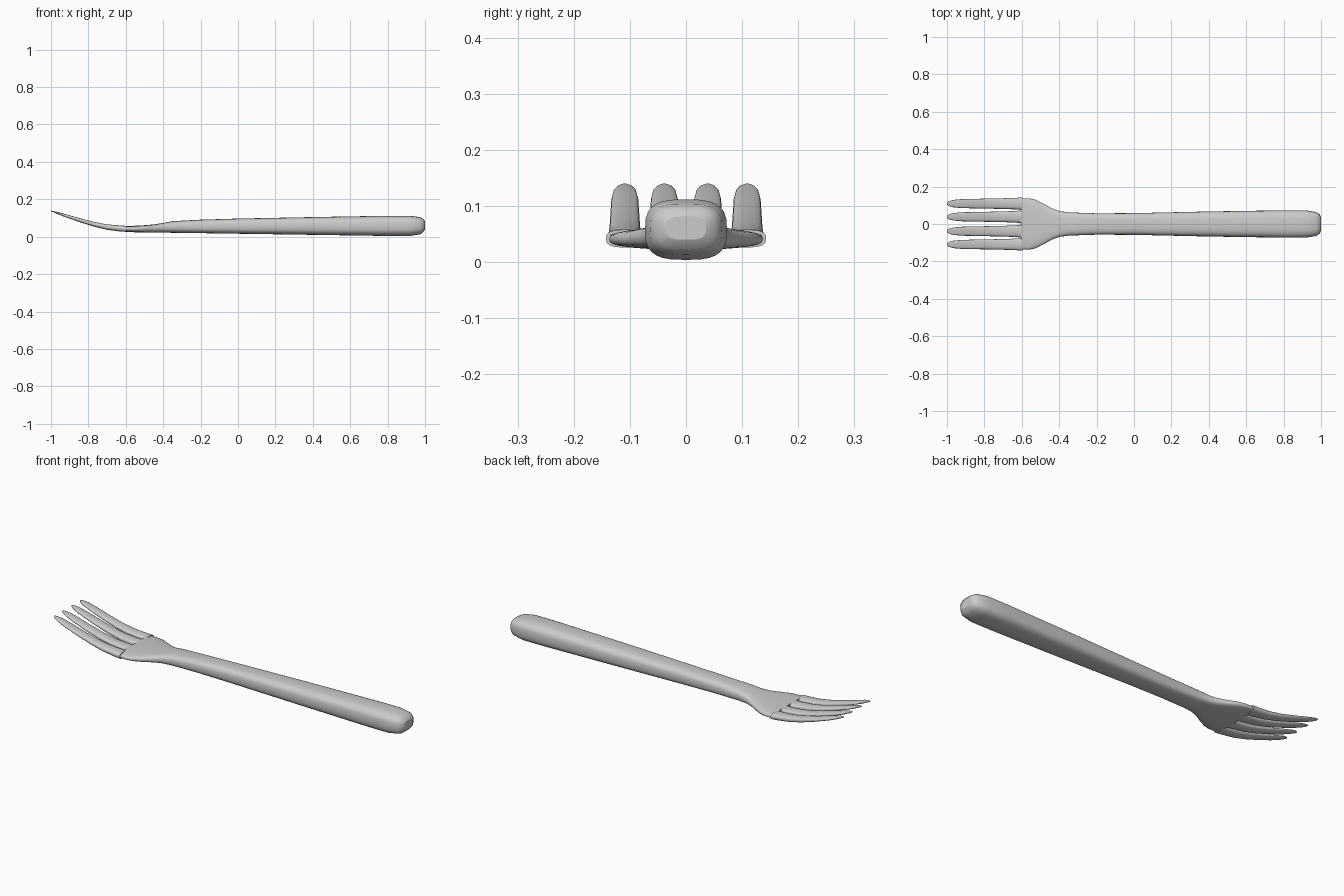
import bpy, bmesh
from math import cos, sin, pi, copysign


def loft(name, sections, sides, power, y_mid=0.0):
    """Skin rounded-box sections: (x, half width, z low, z high)."""
    def soft(v):
        return copysign(abs(v) ** (2 / power), v)

    bm = bmesh.new()
    rings = []
    for x, w, lo, hi in sections:
        ring = []
        for i in range(sides):
            a = 2 * pi * i / sides
            ring.append(bm.verts.new((x, y_mid + w * soft(cos(a)),
                                      (lo + hi) / 2 + (hi - lo) / 2 * soft(sin(a)))))
        rings.append(ring)
    for r, s in zip(rings, rings[1:]):
        for i in range(sides):
            j = (i + 1) % sides
            bm.faces.new((r[i], r[j], s[j], s[i]))
    bm.faces.new(rings[0])
    bm.faces.new(rings[-1])
    bmesh.ops.recalc_face_normals(bm, faces=bm.faces[:])
    mesh = bpy.data.meshes.new(name)
    bm.to_mesh(mesh)
    bm.free()
    for p in mesh.polygons:
        p.use_smooth = len(p.vertices) == 4
    obj = bpy.data.objects.new(name, mesh)
    bpy.context.collection.objects.link(obj)
    return obj


# Handle flowing through the neck into the flat head
loft("handle_and_head", [
    (1.00, 0.036, 0.040, 0.082),
    (0.992, 0.052, 0.025, 0.095),
    (0.975, 0.064, 0.013, 0.104),
    (0.92, 0.073, 0.004, 0.112),
    (0.80, 0.073, 0.004, 0.112),
    (0.40, 0.067, 0.010, 0.105),
    (0.00, 0.058, 0.016, 0.097),
    (-0.20, 0.057, 0.019, 0.091),
    (-0.35, 0.062, 0.021, 0.083),
    (-0.40, 0.069, 0.022, 0.074),
    (-0.44, 0.084, 0.022, 0.067),
    (-0.49, 0.112, 0.022, 0.062),
    (-0.53, 0.131, 0.023, 0.060),
    (-0.56, 0.137, 0.024, 0.058),
    (-0.605, 0.137, 0.026, 0.058),
], 28, 3.0)

# Four upward-curving, pointed tines
tine = [
    (-0.595, 0.036, 0.026, 0.058),
    (-0.63, 0.031, 0.028, 0.060),
    (-0.70, 0.0285, 0.037, 0.066),
    (-0.77, 0.027, 0.054, 0.079),
    (-0.85, 0.0255, 0.079, 0.100),
    (-0.92, 0.024, 0.104, 0.120),
    (-0.965, 0.020, 0.121, 0.133),
    (-0.99, 0.013, 0.132, 0.138),
    (-1.00, 0.005, 0.136, 0.140),
]
for k, base_y in enumerate((-0.1125, -0.0385, 0.0385, 0.1125)):
    outer = abs(base_y) > 0.1
    sections = [(x, min(w, 0.034) if outer else w, lo, hi) for x, w, lo, hi in tine]
    # outer tines stay flush with the sides of the head
    loft(f"tine_{k + 1}", sections, 16, 2.7, copysign(0.109, base_y) if outer else base_y)
